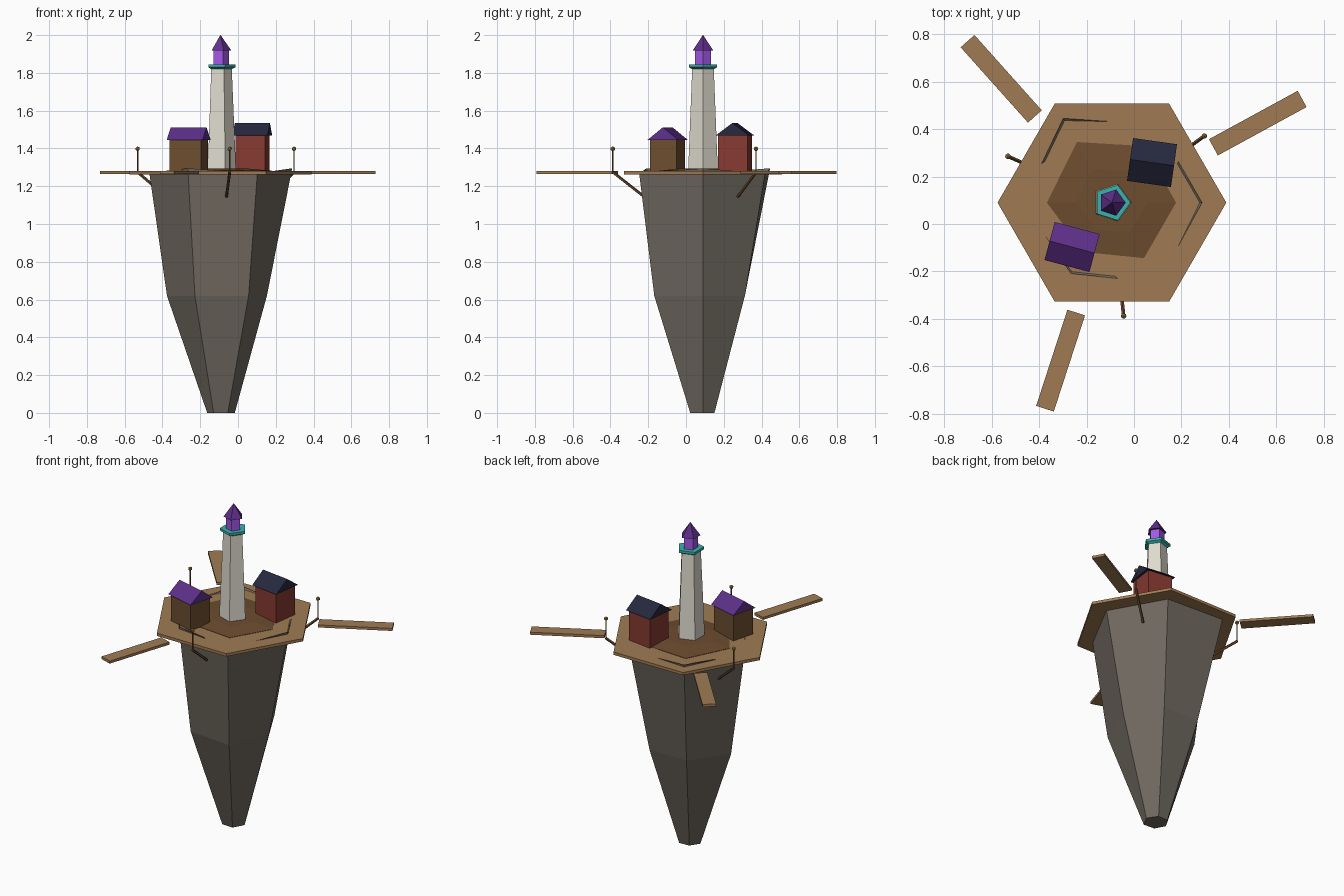
import bpy, bmesh, math
from mathutils import Vector, Matrix

if "Cube" in bpy.data.objects:
    bpy.data.objects.remove(bpy.data.objects["Cube"])

CX, CY = -0.093, 0.09      # axis of the rock
DECK = 1.28                # top of the deck


def material(name, r, g, b):
    lin = [(c / 255 / 12.92) if c < 10 else ((c / 255 + 0.055) / 1.055) ** 2.4 for c in (r, g, b)]
    m = bpy.data.materials.new(name)
    m.diffuse_color = (*lin, 1)
    m.use_nodes = True
    m.node_tree.nodes["Principled BSDF"].inputs["Base Color"].default_value = m.diffuse_color
    return m


ROCK = material("grey rock", 112, 105, 96)
WOOD = material("deck wood", 160, 123, 84)
BROWN = material("dark brown", 110, 77, 48)
STONE = material("pale stone", 222, 218, 205)
RED = material("brick red", 135, 58, 50)
PURPLE = material("purple roof", 94, 48, 138)
NAVY = material("navy roof", 38, 40, 62)
LAMP = material("bright violet", 165, 90, 235)
TEAL = material("teal", 58, 178, 172)
GOLD = material("brass", 165, 128, 62)


def finish(name, bm, mat, matrix=Matrix()):
    bmesh.ops.recalc_face_normals(bm, faces=bm.faces)
    me = bpy.data.meshes.new(name)
    bm.to_mesh(me)
    bm.free()
    me.materials.append(mat)
    ob = bpy.data.objects.new(name, me)
    ob.matrix_world = matrix
    bpy.context.collection.objects.link(ob)
    return ob


def loft(name, rings, mat):
    """Rings are lists of points; ends are capped."""
    bm = bmesh.new()
    vs = [[bm.verts.new(p) for p in ring] for ring in rings]
    n = len(vs[0])
    for a, b in zip(vs, vs[1:]):
        for i in range(n):
            j = (i + 1) % n
            bm.faces.new((a[i], a[j], b[j], b[i]))
    bm.faces.new(vs[0][::-1])
    bm.faces.new(vs[-1])
    return finish(name, bm, mat)


def ring(radii, z):
    n = len(radii)
    zs = z if isinstance(z, list) else [z] * n
    return [(CX + r * math.cos(math.tau * i / n), CY + r * math.sin(math.tau * i / n), zs[i])
            for i, r in enumerate(radii)]


def turned(name, sides, profile, mat):
    return loft(name, [ring([r] * sides, z) for r, z in profile], mat)


def box(name, size, centre, angle, mat):
    bm = bmesh.new()
    bmesh.ops.create_cube(bm, size=1)
    bmesh.ops.scale(bm, vec=size, verts=bm.verts)
    return finish(name, bm, mat, Matrix.Translation(centre) @ Matrix.Rotation(angle, 4, 'Z'))


def rod(name, a, b, r, sides, mat):
    a, b = Vector(a), Vector(b)
    bm = bmesh.new()
    bmesh.ops.create_cone(bm, cap_ends=True, segments=sides, radius1=r, radius2=r, depth=(b - a).length)
    rot = (b - a).to_track_quat('Z', 'Y').to_matrix().to_4x4()
    return finish(name, bm, mat, Matrix.Translation((a + b) / 2) @ rot)


def polar(r, deg, z):
    t = math.radians(deg)
    return (CX + r * math.cos(t), CY + r * math.sin(t), z)


# Tapering rock, alternate rim corners poke through the deck
rim = [0.38, 0.38, 0.41, 0.376, 0.345, 0.39]
loft("rock", [
    ring([0.076, 0.07, 0.066, 0.07, 0.072, 0.078], 0),
    ring([0.246, 0.256, 0.25, 0.283, 0.27, 0.298], 0.62),
    ring(rim, [1.295, 1.267] * 3),
    ring([r * 0.95 for r in rim], 1.266)], ROCK)

# Deck and earth mound
turned("deck", 6, [(0.482, 1.262), (0.482, DECK)], WOOD)
mound = [0.27, 0.275, 0.295, 0.274, 0.24, 0.27]
loft("mound", [ring(mound, 1.27), ring(mound, 1.282),
               ring([r * 0.55 for r in mound], 1.293)], BROWN)

# Lighthouse
turned("tower", 5, [(0.083, 1.27), (0.06, 1.825)], STONE)
turned("gallery", 5, [(0.06, 1.82), (0.079, 1.83), (0.079, 1.845)], TEAL)
turned("lantern_room", 5, [(0.045, 1.84), (0.045, 1.925)], LAMP)
turned("lantern_roof", 5, [(0.058, 1.918), (0.001, 2.0)], PURPLE)


# Gabled houses
def house(name, x, y, deg, body, roof, eave, ridge, wall_mat, roof_mat):
    box(name + "_walls", (*body, eave - 1.265), (x, y, (eave + 1.265) / 2), math.radians(deg), wall_mat)
    bm = bmesh.new()
    l, w = roof[0] / 2, roof[1] / 2
    tri = [[bm.verts.new(p) for p in ((s * l, -w, eave), (s * l, w, eave), (s * l, 0, ridge))]
           for s in (-1, 1)]
    for t in tri:
        bm.faces.new(t)
    for i in range(3):
        j = (i + 1) % 3
        bm.faces.new((tri[0][i], tri[0][j], tri[1][j], tri[1][i]))
    finish(name + "_roof", bm, roof_mat,
           Matrix.Translation((x, y, 0)) @ Matrix.Rotation(math.radians(deg), 4, 'Z'))


house("brown_house", -0.261, -0.097, -15, (0.172, 0.145), (0.196, 0.166), 1.446, 1.512, BROWN, PURPLE)
house("red_house", 0.076, 0.259, -8, (0.16, 0.158), (0.187, 0.182), 1.468, 1.535, RED, NAVY)

# Landing piers
for i, deg in enumerate((28.6, 131.8, 252)):
    box(f"pier_{i + 1}", (0.426, 0.078, 0.016), polar(0.7, deg, 1.272), math.radians(deg), WOOD)

# Lamp posts with struts and brass knobs
for i, deg in enumerate((35.8, 156, 275.9)):
    rod(f"lamp_post_{i + 1}", polar(0.48, deg, 1.272), polar(0.48, deg, 1.4), 0.004, 5, BROWN)
    rod(f"lamp_strut_{i + 1}", polar(0.482, deg, 1.276), polar(0.315, deg, 1.145), 0.008, 5, BROWN)
    bm = bmesh.new()
    bmesh.ops.create_icosphere(bm, subdivisions=1, radius=0.013)
    finish(f"lamp_knob_{i + 1}", bm, GOLD, Matrix.Translation(polar(0.48, deg, 1.398)))
